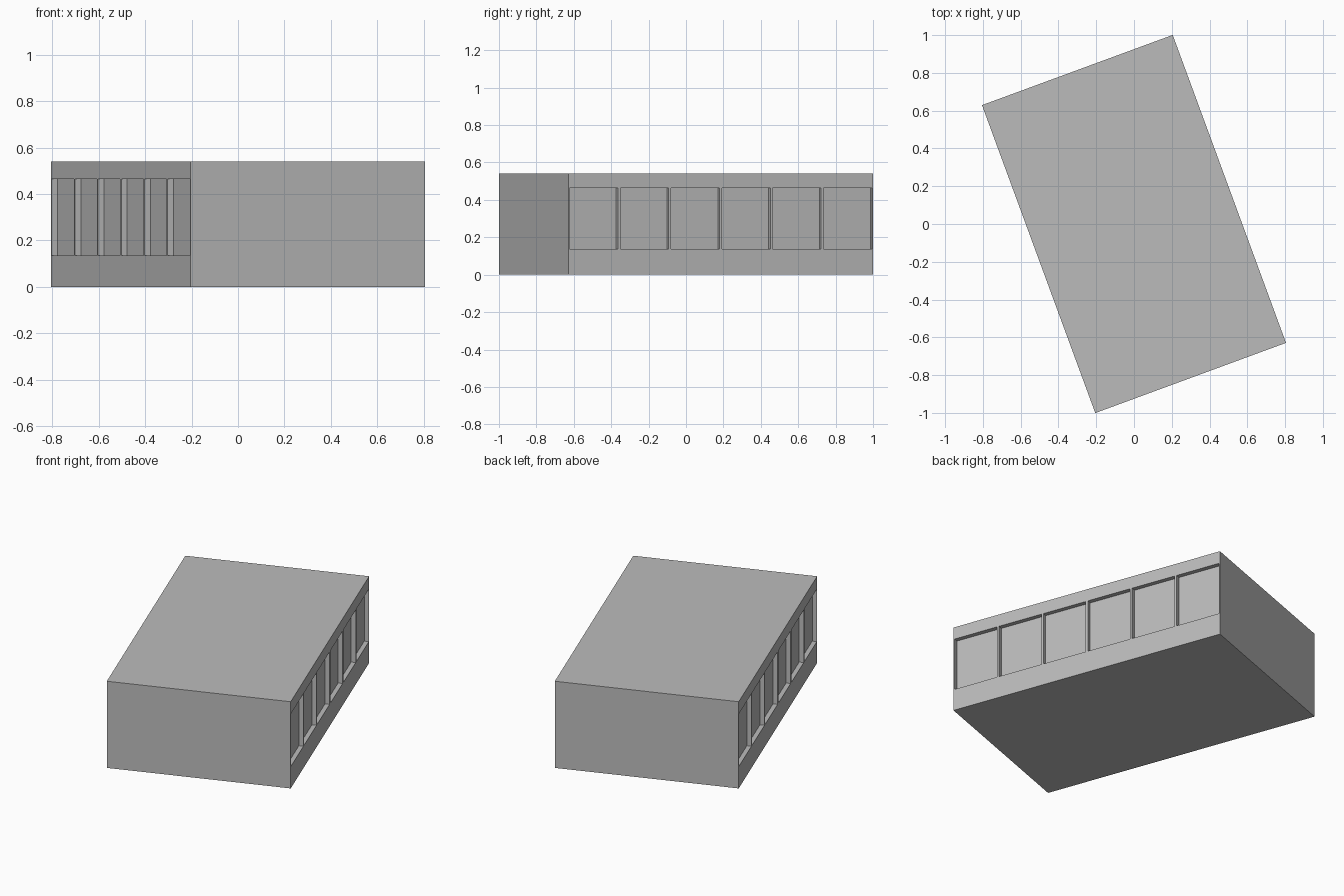
import bpy, bmesh, math
from mathutils import Matrix

old = bpy.data.objects.get("Cube")
if old:
    bpy.data.objects.remove(old, do_unlink=True)

WIDTH, LENGTH, HEIGHT = 1.076, 1.737, 0.541
SILL, HEAD = 0.136, 0.464      # bottom and top of the windows
BAYS, POST, DEPTH = 6, 0.0135, 0.027
TURN = math.radians(20.2)

grey = bpy.data.materials.new("concrete grey")
grey.use_nodes = True
colour = (0.5, 0.5, 0.5, 1)
grey.diffuse_color = colour
grey.node_tree.nodes["Principled BSDF"].inputs["Base Color"].default_value = colour


def add_box(bm, centre, size):
    bmesh.ops.create_cube(bm, size=1, matrix=Matrix.Translation(centre) @ Matrix.Diagonal((*size, 1)))


def make_object(name, bm):
    mesh = bpy.data.meshes.new(name)
    bm.to_mesh(mesh)
    bm.free()
    mesh.materials.append(grey)
    obj = bpy.data.objects.new(name, mesh)
    bpy.context.collection.objects.link(obj)
    obj.rotation_euler.z = TURN
    return obj


# Solid building block
bm = bmesh.new()
add_box(bm, (0, 0, HEIGHT / 2), (WIDTH, LENGTH, HEIGHT))
building = make_object("building_block", bm)

# Row of window recesses along both long walls
bm = bmesh.new()
pitch = LENGTH / BAYS
for side in (-1, 1):
    for i in range(BAYS):
        y = (i + 0.5) * pitch - LENGTH / 2
        add_box(bm, (side * WIDTH / 2, y, (SILL + HEAD) / 2),
                (2 * DEPTH, pitch - POST, HEAD - SILL))
cutter = make_object("window_cutter", bm)
cutter.hide_render = True

# Cut the recesses and keep the result as plain geometry
cut = building.modifiers.new("window_recesses", 'BOOLEAN')
cut.operation = 'DIFFERENCE'
cut.solver = 'EXACT'
cut.object = cutter
bpy.context.view_layer.update()
depsgraph = bpy.context.evaluated_depsgraph_get()
result = bpy.data.meshes.new_from_object(building.evaluated_get(depsgraph))
building.modifiers.clear()
building.data = result
bpy.data.objects.remove(cutter, do_unlink=True)
